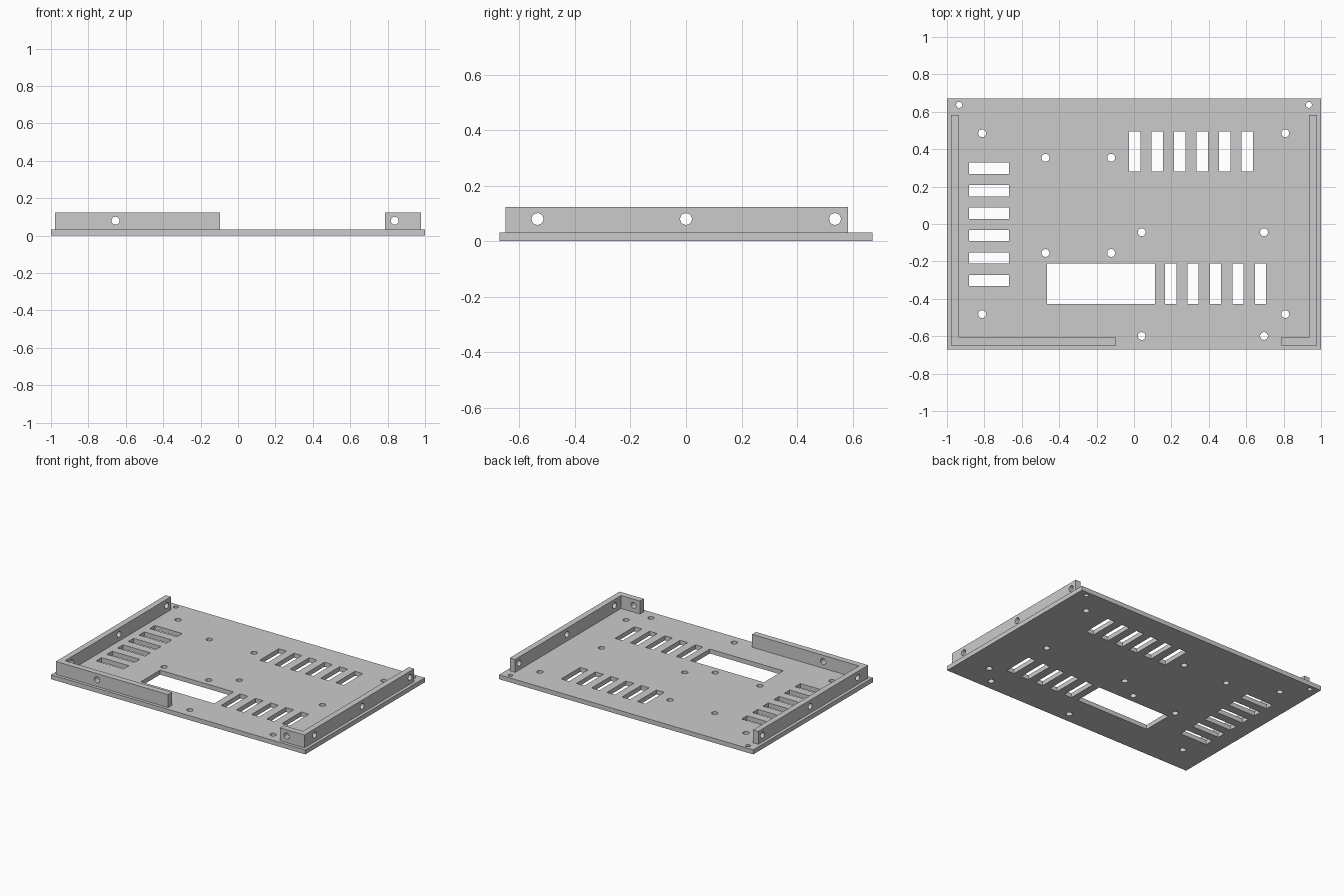
import bpy, bmesh
from math import pi
from mathutils import Matrix, Vector

if "Cube" in bpy.data.objects:
    bpy.data.objects.remove(bpy.data.objects["Cube"])

HX, HY, T, TOP = 1.0, 0.672, 0.032, 0.124   # plate half sizes, thickness, wall top


def finish(name, bm):
    bmesh.ops.recalc_face_normals(bm, faces=bm.faces)
    me = bpy.data.meshes.new(name)
    bm.to_mesh(me)
    bm.free()
    ob = bpy.data.objects.new(name, me)
    bpy.context.collection.objects.link(ob)
    return ob


def add_prism(bm, pts, z0, z1):
    face = bm.faces.new([bm.verts.new((x, y, z0)) for x, y in pts])
    ext = bmesh.ops.extrude_face_region(bm, geom=[face])
    moved = [v for v in ext["geom"] if isinstance(v, bmesh.types.BMVert)]
    bmesh.ops.translate(bm, verts=moved, vec=(0, 0, z1 - z0))


def add_rect(bm, x0, x1, y0, y1, z0=0.0, z1=T):
    add_prism(bm, [(x0, y0), (x1, y0), (x1, y1), (x0, y1)], z0, z1)


def add_hole(bm, centre, r, axis="Z", depth=0.2):
    rot = {"Z": Matrix(), "X": Matrix.Rotation(pi / 2, 4, "Y"),
           "Y": Matrix.Rotation(pi / 2, 4, "X")}[axis]
    bmesh.ops.create_cone(bm, cap_ends=True, segments=32, radius1=r, radius2=r,
                          depth=depth, matrix=Matrix.Translation(Vector(centre)) @ rot)


def cut(ob, cutter):
    cutter.hide_render = True
    cutter.hide_viewport = False
    m = ob.modifiers.new("cut", "BOOLEAN")
    m.operation, m.solver, m.object = "DIFFERENCE", "EXACT", cutter
    bpy.context.view_layer.objects.active = ob
    bpy.ops.object.modifier_apply(modifier=m.name)
    bpy.data.objects.remove(cutter, do_unlink=True)
    ob.data.polygons.foreach_set("use_smooth", [False] * len(ob.data.polygons))


# Base plate
bm = bmesh.new()
add_rect(bm, -HX, HX, -HY, HY)
plate = finish("base_plate", bm)

# Vents, window and mounting holes in the plate
bm = bmesh.new()
slot = lambda *r: add_rect(bm, *r, -0.1, 0.1)
for i in range(6):
    c = -0.302 + 0.12 * i
    slot(-0.883, -0.668, c - 0.03, c + 0.03)
    c = 0.005 + 0.12 * i
    slot(c - 0.031, c + 0.031, 0.281, 0.495)
for i in range(5):
    c = 0.196 + 0.12 * i
    slot(c - 0.03, c + 0.03, -0.428, -0.212)
slot(-0.465, 0.113, -0.428, -0.212)
for xs, ys, r in [((-0.935, 0.935), (0.637,), 0.016),
                  ((-0.812, 0.809), (0.485, -0.482), 0.021),
                  ((-0.473, -0.122), (0.354, -0.155), 0.021),
                  ((0.041, 0.695), (-0.044, -0.599), 0.021)]:
    for x in xs:
        for y in ys:
            add_hole(bm, (x, y, 0), r)
cut(plate, finish("plate_cutter", bm))

# L-shaped walls: side rail with a return along the front
for name, s, front_end, front_hole in [("left_wall", -1, -0.095, -0.655),
                                       ("right_wall", 1, 0.787, 0.838)]:
    xo, xi, yf, yb = s * 0.978, s * 0.936, -0.65, 0.584
    bm = bmesh.new()
    add_prism(bm, [(xo, yf), (front_end, yf), (front_end, -0.607),
                   (xi, -0.607), (xi, yb), (xo, yb)], T, TOP)
    wall = finish(name, bm)
    bm = bmesh.new()
    for y in (-0.535, 0.0, 0.537):
        add_hole(bm, (s * 0.957, y, 0.08), 0.021, "X", 0.1)
    add_hole(bm, (front_hole, -0.63, 0.08), 0.021, "Y", 0.1)
    cut(wall, finish("wall_cutter", bm))
